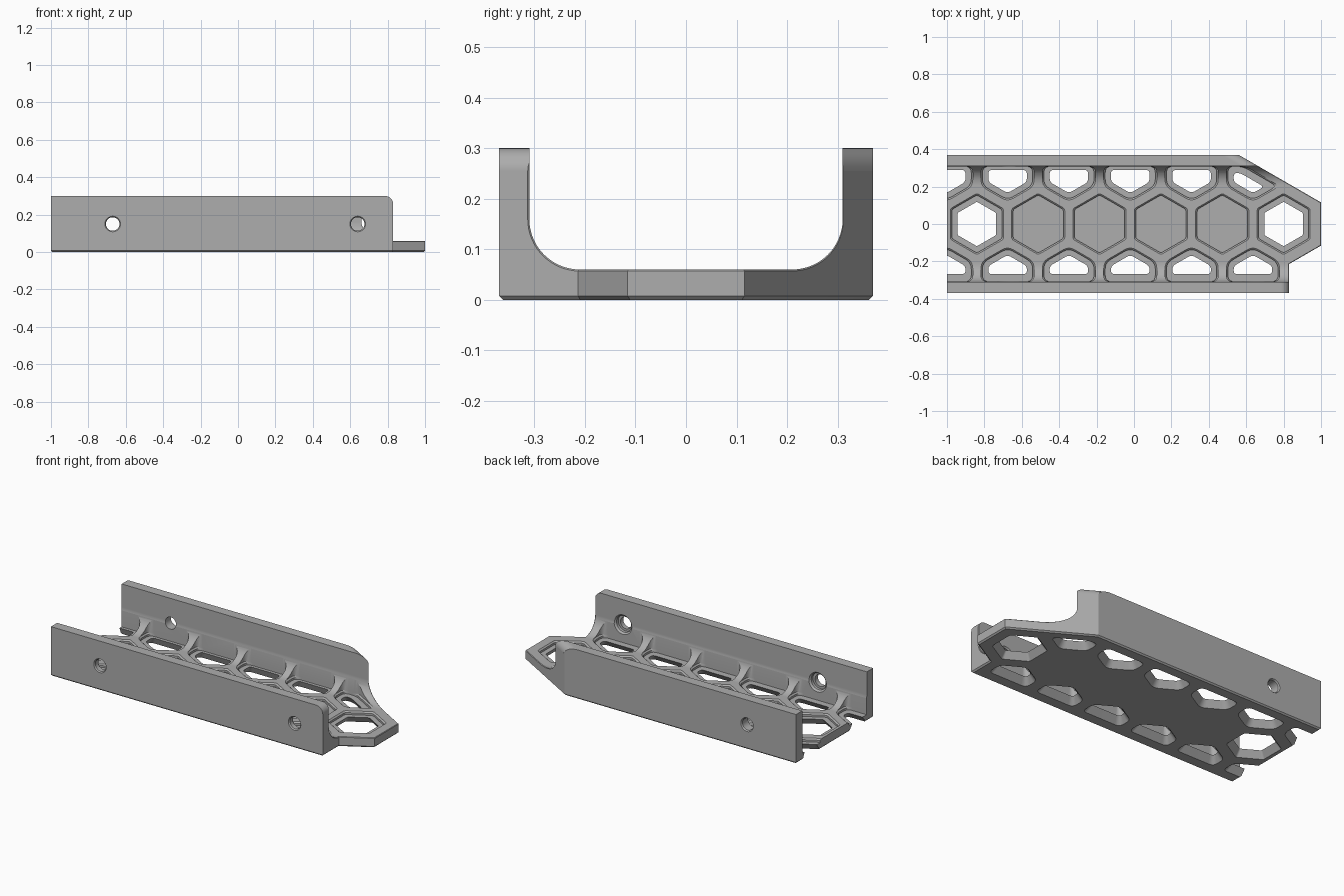
import bpy
import bmesh
from math import cos, sin, pi, radians
from mathutils import Vector

if "Cube" in bpy.data.objects:
    bpy.data.objects.remove(bpy.data.objects["Cube"], do_unlink=True)

PITCH = 0.328      # honeycomb spacing
FLOOR = 0.04       # pocket floor height
BASE = 0.06        # base thickness
WALL = 0.308       # outer limit of the side pockets

grey = bpy.data.materials.new("plain grey")
grey.use_nodes = True
grey.diffuse_color = (0.42, 0.42, 0.42, 1)
grey.node_tree.nodes["Principled BSDF"].inputs["Base Color"].default_value = (0.42, 0.42, 0.42, 1)


def loft(name, rings):
    """Closed solid through rings with equal point counts."""
    bm = bmesh.new()
    loops = [[bm.verts.new(p) for p in ring] for ring in rings]
    n = len(loops[0])
    for a, b in zip(loops, loops[1:]):
        for i in range(n):
            j = (i + 1) % n
            bm.faces.new((a[i], a[j], b[j], b[i]))
    bm.faces.new(loops[0])
    bm.faces.new(loops[-1])
    bmesh.ops.recalc_face_normals(bm, faces=bm.faces)
    mesh = bpy.data.meshes.new(name)
    bm.to_mesh(mesh)
    bm.free()
    mesh.materials.append(grey)
    obj = bpy.data.objects.new(name, mesh)
    bpy.context.collection.objects.link(obj)
    return obj


def boolean(body, cutter, operation="DIFFERENCE"):
    mod = body.modifiers.new("cut", "BOOLEAN")
    mod.operation = operation
    mod.solver = "EXACT"
    mod.object = cutter
    bpy.context.view_layer.objects.active = body
    bpy.ops.object.modifier_apply(modifier=mod.name)
    bpy.data.objects.remove(cutter, do_unlink=True)


def outline(lines):
    """Corners where consecutive lines (normal angle, distance) meet."""
    pts = []
    for (a, d), (b, e) in zip(lines, lines[1:] + lines[:1]):
        a, b = radians(a), radians(b)
        det = sin(b - a)
        pts.append(Vector(((d * sin(b) - e * sin(a)) / det,
                           (e * cos(a) - d * cos(b)) / det)))
    return pts


def rounded(pts, radius, steps=5):
    """Soften each corner with a short curve."""
    out = []
    for i, p in enumerate(pts):
        u, v = pts[i - 1] - p, pts[(i + 1) % len(pts)] - p
        a = p + u.normalized() * min(radius, u.length * 0.42)
        b = p + v.normalized() * min(radius, v.length * 0.42)
        for k in range(steps + 1):
            t = k / steps
            out.append(a * (1 - t) ** 2 + p * 2 * t * (1 - t) + b * t * t)
    return out


def flat(pts, z, side=1):
    return [(p.x, p.y * side, z) for p in pts]


# Channel body: U profile run along the length
half = [(0.37, 0.0), (0.37, 0.3), (0.31, 0.3)]
half += [(0.21 + 0.1 * cos(t * pi / 32), 0.16 - 0.1 * sin(t * pi / 32)) for t in range(17)]
profile = half + [(-y, z) for y, z in reversed(half)]
body = loft("channel_bracket", [[(x, y, z) for y, z in profile] for x in (-1.1, 1.1)])

# Plan outline with angled nose and a chamfered bottom edge
plan = [(270, 0.37), (0, 0.83), (300, 0.6), (0, 1.0), (60, 0.6), (90, 0.37), (180, 1.0)]
inset = [(a, d - 0.008) for a, d in plan]
wide = [(a, d + 0.001 if a in (90, 270) else d) for a, d in plan]
boolean(body, loft("plan", [flat(outline(inset), 0), flat(outline(plan), 0.008),
                            flat(outline(wide), 0.009), flat(outline(wide), 0.4)]), "INTERSECT")

# Small chamfer on the inner edges of the nose end
bm = bmesh.new()
bm.from_mesh(body.data)
bmesh.ops.remove_doubles(bm, verts=bm.verts, dist=1e-5)


def is_end(f):
    return f.normal.x > 0.4 and abs(f.normal.z) < 0.1


def is_inside(f):
    c = f.calc_center_median()
    return abs(f.normal.x) < 0.1 and abs(c.y) < 0.312 and 0.05 < c.z < 0.29


edges = [e for e in bm.edges if len(e.link_faces) == 2
         and any(is_end(f) for f in e.link_faces) and any(is_inside(f) for f in e.link_faces)]
bmesh.ops.bevel(bm, geom=edges, offset=0.008, segments=1, affect="EDGES", clamp_overlap=True)
bm.to_mesh(body.data)
bm.free()


# Rounded top corners of both walls at the nose end
def corner_cutter(x, y, along, inward, r=0.045):
    along, inward = Vector(along).normalized(), Vector(inward).normalized()
    shape = [(r - r * cos(t * pi / 16), r - r * sin(t * pi / 16)) for t in range(9)]
    shape += [(r, -0.03), (-0.03, -0.03), (-0.03, r)]
    return loft("corner", [[Vector((x, y, 0.3)) + along * s + inward * u - Vector((0, 0, w))
                            for u, w in shape] for s in (-0.1, 0.17)])


boolean(body, corner_cutter(0.83, -0.37, (0, 1, 0), (-1, 0, 0)))
boolean(body, corner_cutter(0.559, 0.37, (0.866, -0.5, 0), (-0.5, -0.866, 0)))


# Honeycomb cells: each is a list of lines for a given hexagon apothem
def hexagon(cx, cy, apothem, angles):
    return [(a, apothem + cx * cos(radians(a)) + cy * sin(radians(a))) for a in angles]


def cut_cell(make, through=True, side=1, top=0.4, radius=0.02):
    floor, rim = make(0.134, "floor"), make(0.142, "rim")
    rings = []
    if through:
        rings += [flat(rounded(make(0.137, "bottom"), radius), -0.01, side),
                  flat(rounded(make(0.103, "hole"), radius * 0.6), FLOOR, side)]
    rings += [flat(rounded(floor, radius), FLOOR, side),
              flat(rounded(floor, radius), BASE - 0.008, side),
              flat(rounded(rim, radius), BASE, side),
              flat(rounded(rim, radius), top, side)]
    boolean(body, loft("cell", rings))


# Middle row: shallow pockets, open through at both ends
for i in range(6):
    cx = -0.84 + PITCH * i
    cut_cell(lambda a, part: outline(hexagon(cx, 0, a, range(0, 360, 60))),
             through=i in (0, 5), radius=0.012)

# Side rows: hexagons clipped by the walls, the last one by the angled nose
for side in (1, -1):
    for i in range(6):
        cx = -1.004 + PITCH * i
        nose = side == 1 and i == 5
        hole_limit = 0.272 if nose else 0.289 if side == 1 else 0.268

        def make(a, part):
            limit = hole_limit if part == "hole" else WALL
            if nose:
                slope = {"hole": 0.52, "floor": 0.557, "rim": 0.565, "bottom": 0.55}[part]
                lines = hexagon(cx, 0.284, a, (180, 240, 300)) + [(60, slope)]
            else:
                lines = hexagon(cx, 0.284, a, (180, 240, 300, 0))
            return outline(lines + [(90, limit)])

        cut_cell(make, side=side, radius=0.035)


# Screw holes, turned profiles across the walls
def drill(x, steps):
    boolean(body, loft("drill", [[(x + r * cos(t * pi / 16), y, 0.15 + r * sin(t * pi / 16))
                                  for t in range(32)] for y, r in steps]))


for x in (-0.67, 0.64):
    drill(x, [(-0.375, 0.046), (-0.363, 0.036), (-0.335, 0.036), (-0.335, 0.05),
              (-0.318, 0.05), (-0.306, 0.062), (-0.29, 0.062)])
drill(-0.67, [(0.29, 0.036), (0.363, 0.036), (0.375, 0.046)])

# Shading
bpy.ops.object.select_all(action="DESELECT")
body.select_set(True)
bpy.context.view_layer.objects.active = body
bpy.ops.object.shade_smooth_by_angle(angle=radians(25))
weighted = body.modifiers.new("weighted normals", "WEIGHTED_NORMAL")
weighted.keep_sharp = True
